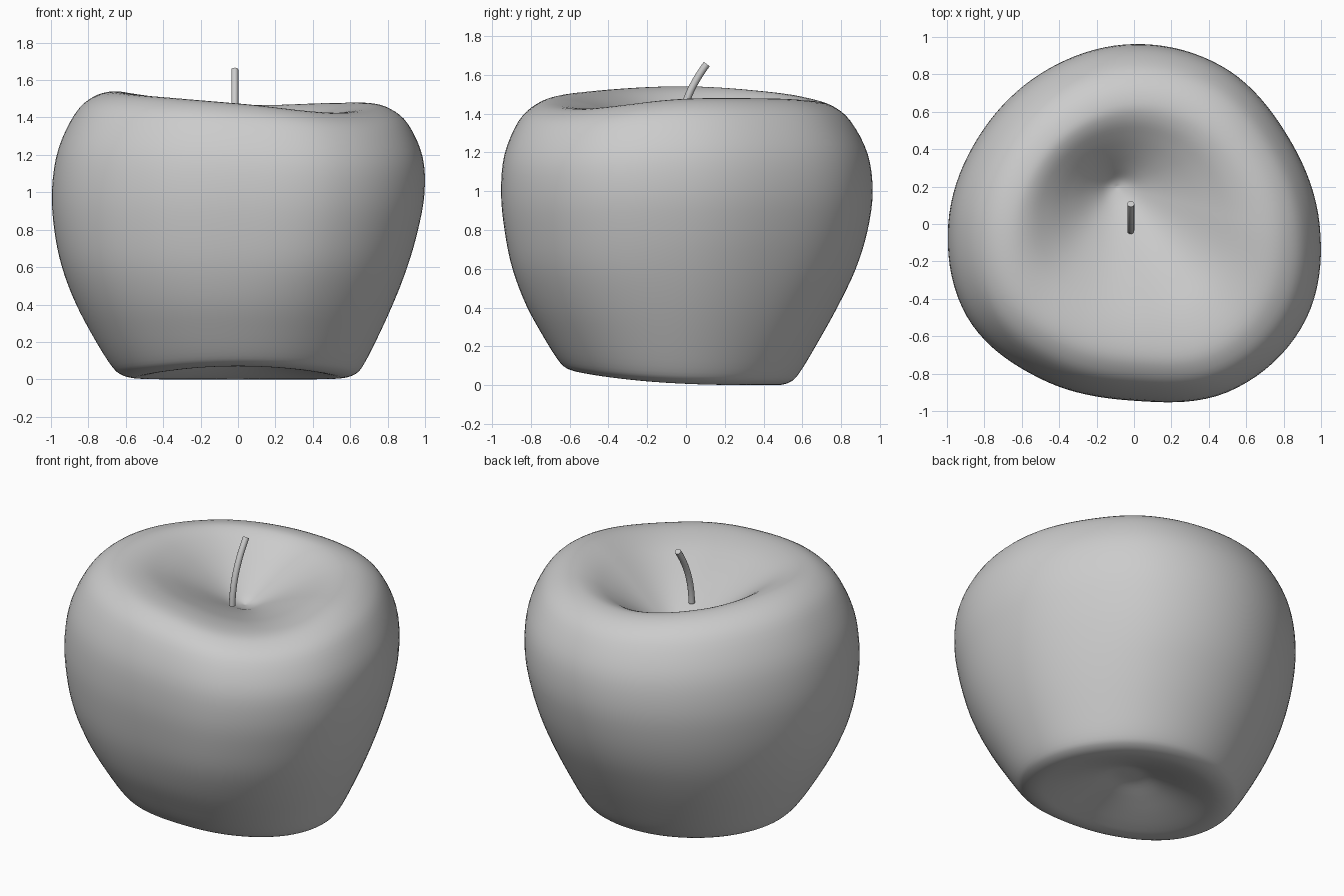
import bpy, bmesh, math

if "Cube" in bpy.data.objects:
    bpy.data.objects.remove(bpy.data.objects["Cube"])

SEG, SUB = 112, 4


def catmull(a, b, c, d, t):
    return 0.5 * (2 * b + (c - a) * t + (2 * a - 5 * b + 4 * c - d) * t * t
                  + (3 * b - a - 3 * c + d) * t ** 3)


def around(keys, ang):
    """Smooth periodic interpolation of evenly spaced keys by angle."""
    n = len(keys)
    f = (ang / (2 * math.pi) % 1.0) * n
    i = int(f)
    return catmull(*(keys[(i + k) % n] for k in (-1, 0, 1, 2)), f - i)


# Lobed plan outline (every 30 deg) and uneven shoulder height (every 45 deg)
OUTLINE = [0.99, 0.945, 0.965, 0.962, 0.947, 0.952, 0.992, 1.02, 0.965, 0.945, 1.03, 1.05]
SHOULDER = [-0.01, -0.008, -0.018, 0.025, 0.055, 0.028, -0.012, -0.06]

# Half profile (radius, height) in three runs: base hollow, flank, stem hollow
HOLLOW = [(0, 0.16), (0.1, 0.15), (0.22, 0.105), (0.36, 0.05), (0.48, 0.012)]
FLANK = [(0.56, 0), (0.63, 0.015), (0.68, 0.06), (0.76, 0.2), (0.855, 0.4), (0.928, 0.6),
         (0.977, 0.8), (1, 1), (0.978, 1.2), (0.895, 1.375), (0.8, 1.457), (0.69, 1.485)]
PIT = [(0.57, 1.465), (0.44, 1.405), (0.3, 1.325), (0.17, 1.245), (0.07, 1.185), (0, 1.165)]


def ease(t):
    t = min(max(t, 0), 1)
    return t * t * (3 - 2 * t)


def level(r, z, part):
    """Radius, height, centre x, centre y, base tilt, shoulder weight, lobing."""
    cx, cy = -0.02 * math.sin(math.pi * z), -0.04 * math.cos(math.pi * z / 2) ** 2
    if part == "hollow":
        return r, z, 0, cy, ease(r / 0.52), 0, 0.3
    if part == "flank":
        return (r, z, cx, cy, ease(1 - z / 0.55),
                max(0, (z - 0.6) / 0.885) ** 1.5, min(1, 0.35 + z))
    w = r / 0.69
    return r, z, cx * w - 0.09 * (1 - w), cy * w + 0.2 * (1 - w), 0, ease(r / 0.6), w


LEVELS = [level(r, z, part) for part, run in
          (("hollow", HOLLOW), ("flank", FLANK), ("pit", PIT)) for r, z in run]


def ring_params():
    n = len(LEVELS)
    for i in range(n - 1):
        quad = [LEVELS[min(max(i + k, 0), n - 1)] for k in (-1, 0, 1, 2)]
        for s in range(SUB):
            yield [catmull(*v, s / SUB) for v in zip(*quad)]
    yield list(LEVELS[-1])


# Fruit body: stacked lobed rings closed by a fan at each pole
bm = bmesh.new()
params = list(ring_params())
rings = []
for r, z, cx, cy, base, top, lobe in params[1:-1]:
    ring = []
    for k in range(SEG):
        a = 2 * math.pi * k / SEG
        rad = r * (0.98 + (around(OUTLINE, a) - 0.98) * lobe)
        h = z + base * 0.07 * ((1 - math.sin(a)) / 2) ** 3 + top * around(SHOULDER, a)
        depth = rad * (1 - 0.1 * (1 - lobe))
        ring.append(bm.verts.new((cx + rad * math.cos(a), cy + depth * math.sin(a), max(h, 0))))
    rings.append(ring)
for lo, hi in zip(rings, rings[1:]):
    for k in range(SEG):
        m = (k + 1) % SEG
        bm.faces.new((lo[k], lo[m], hi[m], hi[k]))
for p, ring in ((params[0], rings[0]), (params[-1], rings[-1])):
    pole = bm.verts.new((p[2], p[3], p[1]))
    for k in range(SEG):
        bm.faces.new((pole, ring[k], ring[(k + 1) % SEG]))
bmesh.ops.recalc_face_normals(bm, faces=bm.faces)
for f in bm.faces:
    f.smooth = True
mesh = bpy.data.meshes.new("fruit_body")
bm.to_mesh(mesh)
bm.free()
bpy.context.collection.objects.link(bpy.data.objects.new("fruit_body", mesh))

# Stem: thin curved rod leaning to the back
curve = bpy.data.curves.new("stem", "CURVE")
curve.dimensions = "3D"
curve.bevel_depth = 0.019
curve.bevel_resolution = 4
curve.use_fill_caps = True
path = [(-0.035, 1.27), (-0.03, 1.39), (0.0, 1.51), (0.107, 1.655)]
spline = curve.splines.new("NURBS")
spline.points.add(len(path) - 1)
for pt, (y, z) in zip(spline.points, path):
    pt.co = (-0.017, y, z, 1)
spline.use_endpoint_u = True
spline.order_u = 4
spline.resolution_u = 8
bpy.context.collection.objects.link(bpy.data.objects.new("stem", curve))
